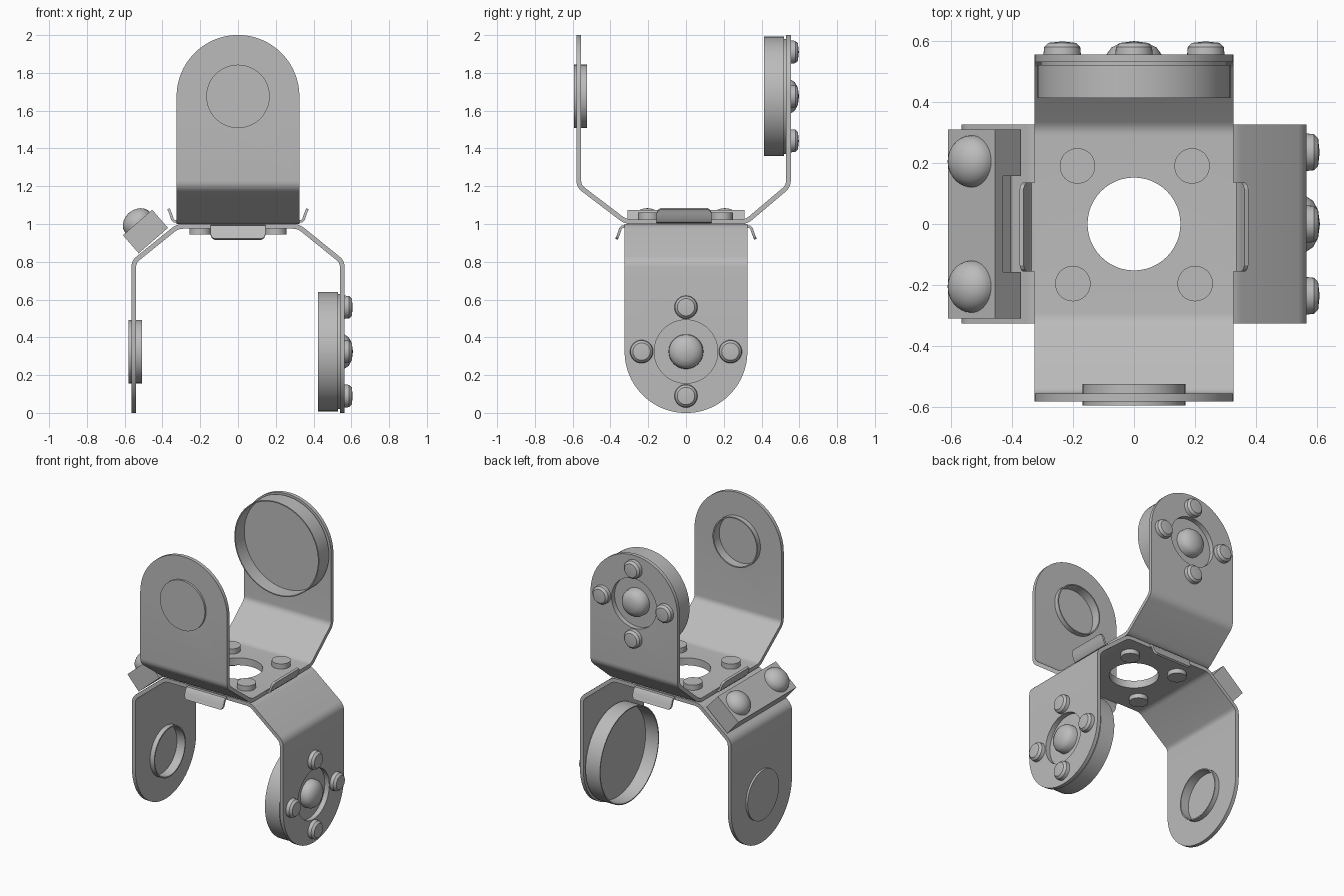
import bpy, bmesh
from math import sin, cos, pi, radians
from mathutils import Vector, Matrix

cube = bpy.data.objects.get("Cube")
if cube:
    bpy.data.objects.remove(cube)

metal = bpy.data.materials.new("grey metal")
metal.use_nodes = True
GREY = (0.5, 0.5, 0.5, 1)
metal.diffuse_color = GREY
metal.node_tree.nodes["Principled BSDF"].inputs["Base Color"].default_value = GREY


def make_object(name, bm, matrix):
    bmesh.ops.remove_doubles(bm, verts=bm.verts, dist=0.0001)
    bmesh.ops.recalc_face_normals(bm, faces=bm.faces)
    mesh = bpy.data.meshes.new(name)
    bm.to_mesh(mesh)
    bm.free()
    mesh.materials.append(metal)
    obj = bpy.data.objects.new(name, mesh)
    obj.matrix_world = matrix
    bpy.context.collection.objects.link(obj)
    return obj


def select(obj):
    bpy.ops.object.select_all(action='DESELECT')
    obj.select_set(True)
    bpy.context.view_layer.objects.active = obj


def smooth(obj):
    select(obj)
    bpy.ops.object.shade_smooth_by_angle(angle=radians(32))
    return obj


def apply_modifiers(obj):
    select(obj)
    for mod in list(obj.modifiers):
        bpy.ops.object.modifier_apply(modifier=mod.name)


def place(frame, pos, axis):
    """Matrix whose local z runs along an axis of the given frame."""
    rot = Vector(axis).to_track_quat('Z', 'Y').to_matrix().to_4x4()
    return frame @ Matrix.Translation(pos) @ rot


def lathe(name, profile, matrix, steps=48):
    bm = bmesh.new()
    verts = [bm.verts.new((r, 0, z)) for r, z in profile]
    edges = [bm.edges.new(pair) for pair in zip(verts, verts[1:])]
    bmesh.ops.spin(bm, geom=verts + edges, cent=(0, 0, 0), axis=(0, 0, 1),
                   angle=2 * pi, steps=steps, use_merge=True)
    return smooth(make_object(name, bm, matrix))


def cylinder(name, radius, low, high, matrix):
    return lathe(name, [(0, low), (radius, low), (radius, high), (0, high)], matrix)


def strip(name, rows, thickness, matrix):
    """Bent sheet: each row is (along, height, half width)."""
    bm = bmesh.new()
    pairs = [[bm.verts.new((u, s * w, h)) for s in (-1, 1)] for u, h, w in rows]
    for a, b in zip(pairs, pairs[1:]):
        bm.faces.new((a[0], b[0], b[1], a[1]))
    obj = make_object(name, bm, matrix)
    mod = obj.modifiers.new("thickness", 'SOLIDIFY')
    mod.thickness, mod.offset, mod.use_even_offset = thickness, 0, True
    apply_modifiers(obj)
    return obj


def cut(obj, cutters):
    for cutter in cutters:
        mod = obj.modifiers.new("hole", 'BOOLEAN')
        mod.operation, mod.solver, mod.object = 'DIFFERENCE', 'EXACT', cutter
    bpy.context.view_layer.update()
    apply_modifiers(obj)
    for cutter in cutters:
        bpy.data.objects.remove(cutter)


def fillet(a, b, c, d=0.03, n=5):
    a, b, c = Vector(a), Vector(b), Vector(c)
    p, q = b + (a - b).normalized() * d, b + (c - b).normalized() * d
    ts = [i / n for i in range(n + 1)]
    return [p * (1 - t) ** 2 + b * 2 * t * (1 - t) + q * t * t for t in ts]


HALF, AXIS_H, BEND_H = 0.325, 0.663, 0.188
PLATE = 0.025


def half_rows(span):
    """Rows from the base out to the rounded end of one arm."""
    base, knee, hip, end = (0, 0), (span, BEND_H), (0.32 * (1 if span > 0 else -1), 0), (span, AXIS_H)
    pts = fillet(base, hip, knee) + fillet(hip, knee, end)
    rows = [(p.x, p.y, HALF) for p in pts]
    for i in range(25):
        t = radians(89.3 * i / 24)
        rows.append((span, AXIS_H + HALF * sin(t), HALF * cos(t)))
    return rows


def bracket(label, frame, low_span, high_span, tab_shift):
    # folded sheet with two rounded arms
    rows = list(reversed(half_rows(low_span))) + half_rows(high_span)
    sheet = strip(label + "_bracket", rows, PLATE, frame)
    low, high = Vector((low_span, 0, AXIS_H)), Vector((high_span, 0, AXIS_H))
    cut(sheet, [cylinder("cutter", 0.152, -0.1, 0.1, frame),
                cylinder("cutter", 0.162, -0.1, 0.1, place(frame, low, (1, 0, 0))),
                cylinder("cutter", 0.168, -0.1, 0.1, place(frame, high, (1, 0, 0)))])
    smooth(sheet)

    # bearing cup on the plain arm, opening inward
    lathe(label + "_bearing_cup",
          [(0, -0.026), (0.168, -0.026), (0.168, 0.044), (0.16, 0.044),
           (0.16, -0.016), (0, -0.016)], place(frame, low, (1, 0, 0)))

    # wide horn cup on the screwed arm, opening inward
    lathe(label + "_horn_cup",
          [(0, 0.0225), (0.17, 0.0225), (0.17, 0.0125), (0.305, 0.0125),
           (0.305, 0.0225), (0.316, 0.0225), (0.316, 0.13), (0.309, 0.13),
           (0.309, 0.034), (0, 0.034)], place(frame, high, (-1, 0, 0)), 64)

    # centre screw and four around it
    lathe(label + "_centre_screw",
          [(0, -0.025), (0.092, -0.025), (0.09, 0.012), (0.075, 0.034),
           (0.045, 0.05), (0, 0.056)], place(frame, high, (1, 0, 0)))
    for i in range(4):
        t = i * pi / 2
        pos = high + Vector((0, cos(t), sin(t))) * 0.235
        lathe(label + "_small_screw",
              [(0, 0.005), (0.062, 0.005), (0.059, 0.036), (0.046, 0.05), (0, 0.055)],
              place(frame, pos, (1, 0, 0)), 32)

    # bent tabs beside the base
    for side in (1, -1):
        turn = Matrix.Translation((tab_shift, 0, 0)) @ Matrix.Rotation(side * pi / 2, 4, 'Z')
        rows = [(0.315, 0, 0.145), (0.338, 0.002, 0.145), (0.347, 0.012, 0.145),
                (0.358, 0.045, 0.145), (0.364, 0.06, 0.138), (0.368, 0.068, 0.125)]
        smooth(strip(label + "_tab", rows, 0.014, frame @ turn))


# upper bracket opens along y, lower one is turned over and opens along x
upper = Matrix.Translation((0, 0, 1.0125)) @ Matrix.Rotation(pi / 2, 4, 'Z')
lower = Matrix.Translation((0, 0, 0.9875)) @ Matrix.Rotation(pi, 4, 'X')
bracket("upper", upper, -0.5675, 0.5425, -0.01)
bracket("lower", lower, -0.5525, 0.5525, 0)

# rivets joining the two bases
for x, y in ((-0.185, 0.19), (0.19, 0.19), (-0.2, -0.195), (0.2, -0.195)):
    cylinder("rivet", 0.058, 0.945, 1.06, Matrix.Translation((x, y, 0)))

# notched block lying on the sloped part of the lower bracket
slope = Matrix.Translation((-0.49, 0, 0.96)) @ Matrix.Rotation(radians(-41), 4, 'Y')


def box(name, size, pos):
    bm = bmesh.new()
    bmesh.ops.create_cube(bm, size=1, matrix=Matrix.Translation(pos) @ Matrix.Diagonal((*size, 1)))
    return make_object(name, bm, slope)


block = box("slope_block", (0.205, 0.62, 0.127), (0, 0, 0))
cut(block, [box("cutter", (0.1, 0.315, 0.127), (0.11, 0, -0.04))])

# domed bolts on the block
dome = [(0, 0.055)] + [(0.085 * cos(i * pi / 16), 0.0635 + 0.068 * sin(i * pi / 16)) for i in range(9)]
for y in (-0.205, 0.205):
    lathe("block_bolt", dome, slope @ Matrix.Translation((0, y, 0)), 32)
